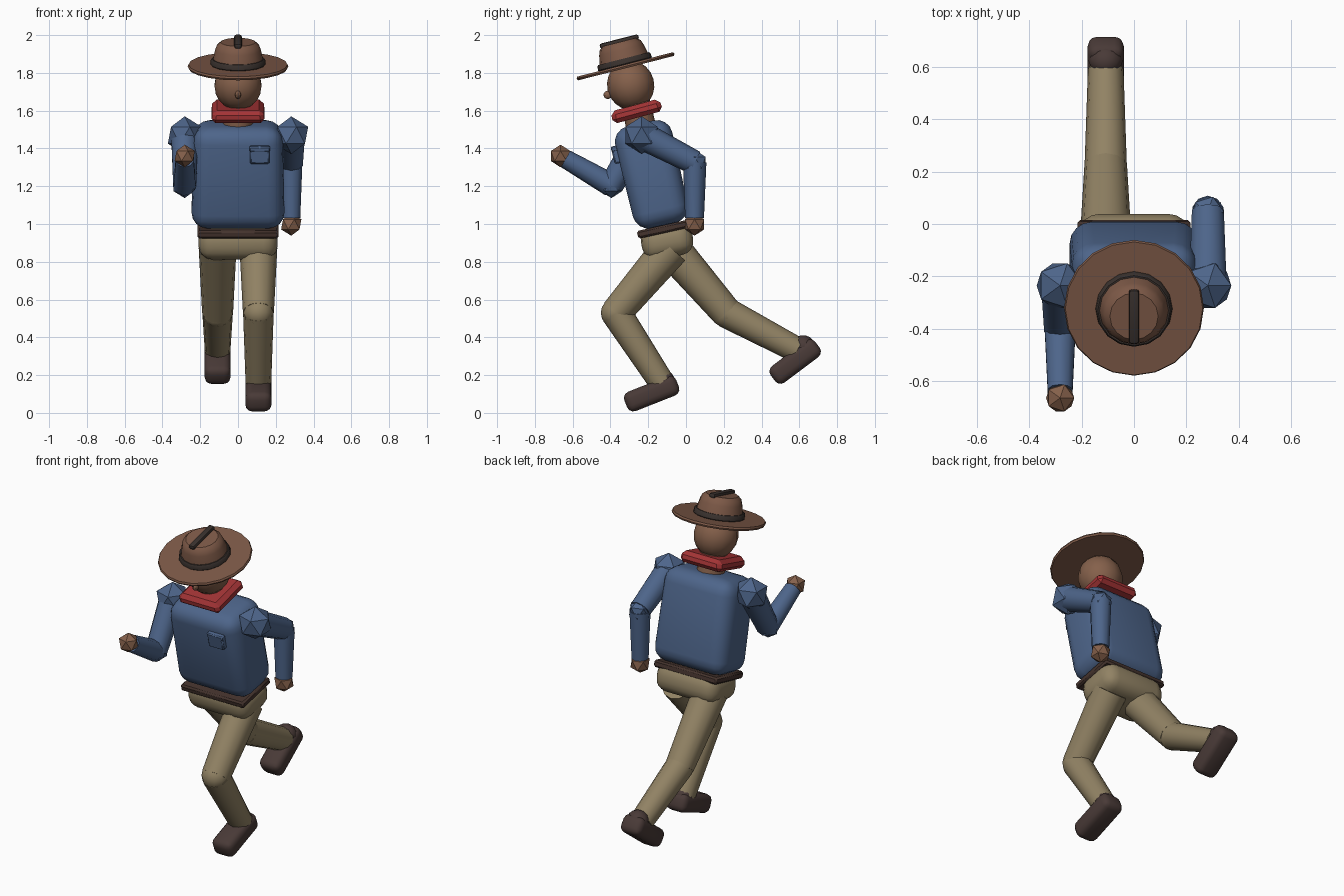
import bpy, bmesh, math
from mathutils import Vector, Matrix

if "Cube" in bpy.data.objects:
    bpy.data.objects.remove(bpy.data.objects["Cube"])


def material(name, rgb):
    m = bpy.data.materials.new(name)
    m.diffuse_color = (*rgb, 1)
    m.use_nodes = True
    m.node_tree.nodes["Principled BSDF"].inputs["Base Color"].default_value = m.diffuse_color
    return m


BLUE = material("shirt blue", (0.075, 0.130, 0.255))
KHAKI = material("trouser khaki", (0.285, 0.225, 0.128))
HAT = material("hat brown", (0.205, 0.100, 0.063))
SKIN = material("skin", (0.235, 0.118, 0.070))
RED = material("scarf red", (0.370, 0.034, 0.036))
SHOE = material("shoe brown", (0.066, 0.042, 0.038))
BELT = material("belt brown", (0.058, 0.033, 0.026))
BAND = material("hat band dark", (0.040, 0.030, 0.026))


def finish(name, bm, mat, matrix, smooth=40):
    """Turn a bmesh into an object, placed and shaded."""
    bm.transform(matrix)
    bmesh.ops.recalc_face_normals(bm, faces=bm.faces)
    me = bpy.data.meshes.new(name)
    bm.to_mesh(me)
    bm.free()
    me.materials.append(mat)
    ob = bpy.data.objects.new(name, me)
    bpy.context.collection.objects.link(ob)
    if smooth:
        bpy.ops.object.select_all(action='DESELECT')
        ob.select_set(True)
        bpy.context.view_layer.objects.active = ob
        bpy.ops.object.shade_smooth_by_angle(angle=math.radians(smooth))
    return ob


def place(loc, tilt=0):
    """Positive tilt leans the part forward."""
    return Matrix.Translation(loc) @ Matrix.Rotation(math.radians(tilt), 4, 'X')


def box(name, mat, loc, size, tilt=0, bevel=0.0, seg=1, top=(1, 1), smooth=40):
    bm = bmesh.new()
    bmesh.ops.create_cube(bm, size=1)
    for v in bm.verts:
        k = top if v.co.z > 0 else (1, 1)
        v.co = Vector((v.co.x * size[0] * k[0], v.co.y * size[1] * k[1], v.co.z * size[2]))
    if bevel:
        bmesh.ops.bevel(bm, geom=bm.edges[:], offset=bevel, segments=seg,
                        profile=0.5, affect='EDGES', clamp_overlap=True)
    return finish(name, bm, mat, place(loc, tilt), smooth)


def ico(name, mat, loc, r):
    bm = bmesh.new()
    bmesh.ops.create_icosphere(bm, subdivisions=1, radius=r)
    return finish(name, bm, mat, place(loc), 0)


def ball(name, mat, loc, radii, tilt=0, seg=14, rings=10):
    bm = bmesh.new()
    bmesh.ops.create_uvsphere(bm, u_segments=seg, v_segments=rings, radius=1)
    bm.transform(Matrix.Diagonal((*radii, 1)))
    return finish(name, bm, mat, place(loc, tilt))


def limb(name, mat, a, b, r1, r2, seg=12):
    """Tapered cylinder from a to b."""
    a, b = Vector(a), Vector(b)
    bm = bmesh.new()
    bmesh.ops.create_cone(bm, cap_ends=True, segments=seg, radius1=r1, radius2=r2,
                          depth=(b - a).length)
    rot = (b - a).to_track_quat('Z', 'Y').to_matrix().to_4x4()
    return finish(name, bm, mat, Matrix.Translation((a + b) / 2) @ rot)


def lathe(name, mat, profile, loc, tilt, seg):
    """Spin an (r, z) profile around the local z axis."""
    bm = bmesh.new()
    rings = [[bm.verts.new((r * math.cos(2 * math.pi * i / seg),
                            r * math.sin(2 * math.pi * i / seg), z)) for i in range(seg)]
             for r, z in profile]
    for lo, hi in zip(rings, rings[1:]):
        for i in range(seg):
            j = (i + 1) % seg
            bm.faces.new((lo[i], lo[j], hi[j], hi[i]))
    bm.faces.new(rings[0][::-1])
    bm.faces.new(rings[-1])
    return finish(name, bm, mat, place(loc, tilt))


# Torso, pocket, belt and pelvis, leaning forward
box("torso", BLUE, (0, -0.18, 1.262), (0.495, 0.295, 0.555), 13, 0.085, 4, (0.95, 1.06))
box("chest_pocket", BLUE, (0.115, -0.368, 1.365), (0.105, 0.04, 0.09), 13, 0.008)
box("pocket_flap", BLUE, (0.115, -0.379, 1.398), (0.108, 0.036, 0.03), 13, 0.006)
box("belt", BELT, (0, -0.122, 0.972), (0.43, 0.275, 0.042), 12.5, 0.01)
box("pelvis", KHAKI, (0, -0.10, 0.912), (0.42, 0.275, 0.18), 11, 0.075, 4)

# Neck, scarf, head and nose
limb("neck", SKIN, (0, -0.235, 1.50), (0, -0.27, 1.66), 0.08, 0.075)
box("scarf", RED, (0, -0.262, 1.597), (0.285, 0.275, 0.068), 15, 0.022, 1, (0.94, 0.96), 20)
ball("head", SKIN, (0, -0.293, 1.735), (0.127, 0.125, 0.132), 14)
ball("nose", SKIN, (0, -0.413, 1.684), (0.016, 0.024, 0.022), 14, 8, 6)

# Hat: every part shares the tilted frame of the brim
TILT = 14.3
BRIM = Vector((0, -0.32, 1.835))
UP = Vector((0, -math.sin(math.radians(TILT)), math.cos(math.radians(TILT))))
lathe("hat_brim", HAT, [(0.262, -0.010), (0.267, 0), (0.262, 0.010)], BRIM, TILT, 20)
lathe("hat_crown", HAT, [(0.140, 0), (0.130, 0.05), (0.121, 0.09), (0.112, 0.115), (0.092, 0.132)],
      BRIM, TILT, 16)
lathe("hat_band", BAND, [(0.142, 0.008), (0.147, 0.014), (0.144, 0.036), (0.138, 0.042)],
      BRIM, TILT, 16)
box("hat_crease", BAND, BRIM + UP * 0.135, (0.04, 0.212, 0.028), TILT, 0.011, 2)

# Arms: elbow and hand positions as (y, z); left arm forward, right arm back
arms = {"left": (-1, (-0.395, 1.205), (-0.664, 1.36)),
        "right": (1, (0.046, 1.325), (0.045, 0.998))}
for side, (s, elbow, hand) in arms.items():
    x = 0.282 * s
    S, E, H = (Vector((x, *p)) for p in ((-0.235, 1.47), elbow, hand))
    ico(side + "_shoulder", BLUE, S, 0.1)
    limb(side + "_upper_arm", BLUE, S, E, 0.075, 0.064, 10)
    ico(side + "_elbow", BLUE, E, 0.068)
    limb(side + "_forearm", BLUE, E, E.lerp(H, 0.9), 0.062, 0.050, 10)
    ico(side + "_hand", SKIN, H, 0.06)

# Legs: knee and ankle as (y, z), then shoe centre and shoe tilt
legs = {"left": (-1, (0.215, 0.53), (0.590, 0.332), (0.578, 0.272), 37),
        "right": (1, (-0.37, 0.53), (-0.128, 0.16), (-0.182, 0.102), 21.5)}
for side, (s, knee, ankle, shoe, tilt) in legs.items():
    x = 0.108 * s
    K, A, F = (Vector((x, *p)) for p in (knee, ankle, shoe))
    limb(side + "_thigh", KHAKI, (x, -0.08, 0.872), K, 0.1, 0.082)
    ball(side + "_knee", KHAKI, K, (0.081, 0.081, 0.081), 0, 12, 8)
    limb(side + "_shin", KHAKI, K, A, 0.081, 0.068)
    box(side + "_shoe", SHOE, F, (0.138, 0.295, 0.11), tilt, 0.036, 3)
    heel = place(F, tilt) @ Vector((0, 0.085, 0.035))
    ball(side + "_shoe_ankle", SHOE, heel, (0.066, 0.058, 0.062), tilt, 12, 8)
